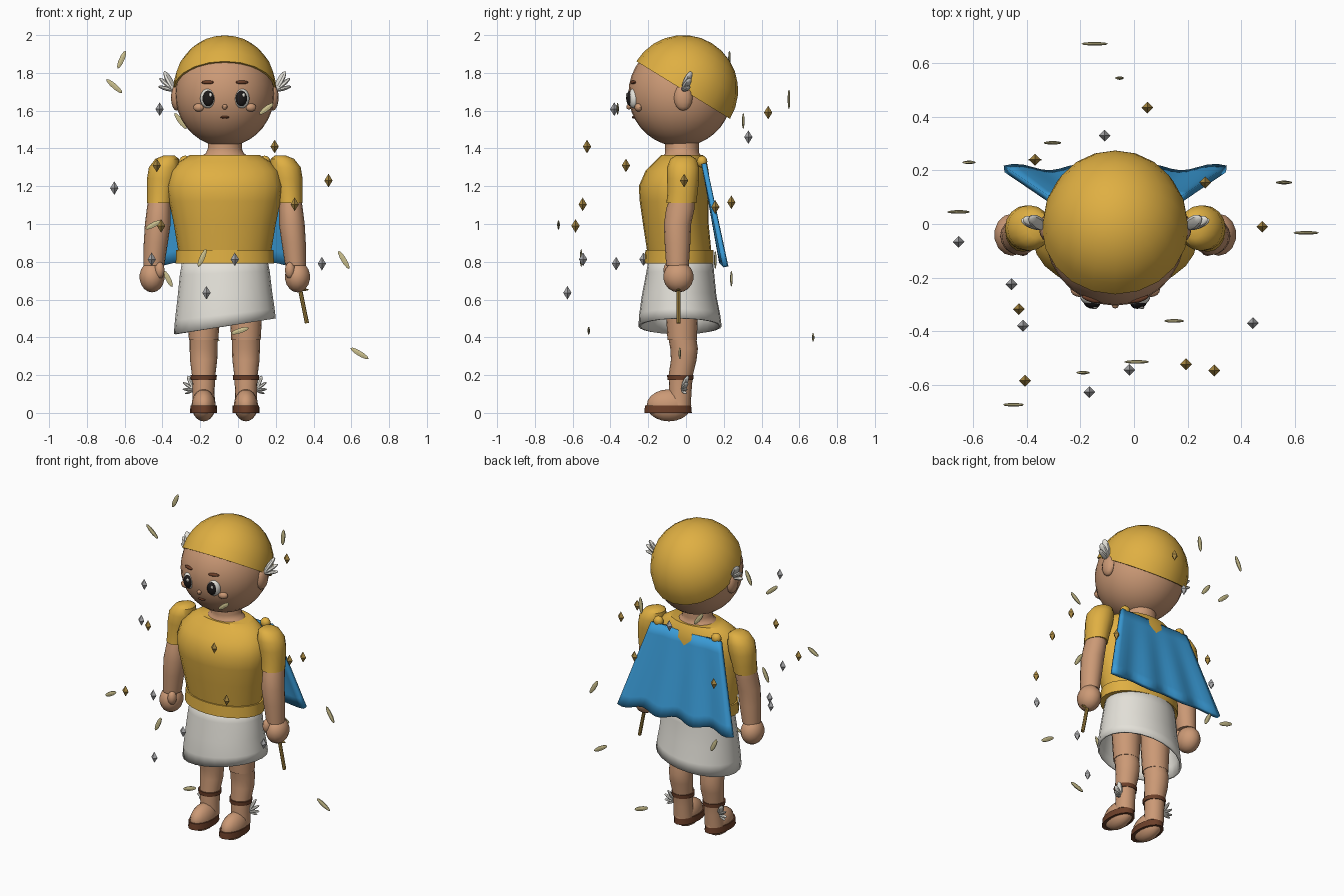
import bpy, bmesh, math
from mathutils import Matrix, Vector

if "Cube" in bpy.data.objects:
    bpy.data.objects.remove(bpy.data.objects["Cube"])

C = -0.07  # body centre line


def mat(name, r, g, b):
    m = bpy.data.materials.new(name)
    m.diffuse_color = (r, g, b, 1)
    m.use_nodes = True
    m.node_tree.nodes["Principled BSDF"].inputs["Base Color"].default_value = m.diffuse_color
    return m


GOLD = mat("gold", .74, .43, .055)
SKIN = mat("skin", .60, .32, .18)
WHITE = mat("white", .77, .75, .69)
BLUE = mat("blue", .042, .33, .68)
BROWN = mat("brown", .15, .05, .022)
SILVER = mat("silver", .40, .40, .41)
CREAM = mat("cream", .60, .53, .27)
BLACK = mat("black", .012, .01, .01)
BRASS = mat("brass", .40, .25, .055)


def finish(name, bm, m, smooth=True):
    bmesh.ops.recalc_face_normals(bm, faces=bm.faces)
    me = bpy.data.meshes.new(name)
    bm.to_mesh(me)
    bm.free()
    me.materials.append(m)
    for p in me.polygons:
        p.use_smooth = smooth
    if smooth:
        me.set_sharp_from_angle(angle=math.radians(40))
    ob = bpy.data.objects.new(name, me)
    bpy.context.collection.objects.link(ob)
    return ob


def ball(name, loc, r, m, seg=16, rot=None):
    bm = bmesh.new()
    bmesh.ops.create_uvsphere(bm, u_segments=seg, v_segments=max(6, seg * 2 // 3), radius=1)
    M = Matrix.Translation(loc) @ (rot or Matrix()) @ Matrix.Diagonal((*r, 1))
    bm.transform(M)
    return finish(name, bm, m)


def loft(name, rings, m, n=16, caps=True, slope=0):
    """rings: (cx, cy, z, rx, ry); slope tilts the last ring along x"""
    bm = bmesh.new()
    rows = []
    for k, (cx, cy, z, rx, ry) in enumerate(rings):
        tilt = slope * k / (len(rings) - 1)
        row = []
        for i in range(n):
            a = math.tau * i / n
            row.append(bm.verts.new((cx + rx * math.cos(a), cy + ry * math.sin(a),
                                     z + tilt * rx * math.cos(a))))
        rows.append(row)
    for a, b in zip(rows, rows[1:]):
        for i in range(n):
            j = (i + 1) % n
            bm.faces.new((a[i], a[j], b[j], b[i]))
    if caps:
        bm.faces.new(rows[0])
        bm.faces.new(rows[-1])
    return finish(name, bm, m)


def body_ring(z, rx, y0, y1):
    return (C, (y0 + y1) / 2, z, rx, (y1 - y0) / 2)


def solid(ob, t):
    md = ob.modifiers.new("thickness", 'SOLIDIFY')
    md.thickness = t
    md.offset = 0


# Head, cap and face
ball("head", (C, -.03, 1.69), (.263, .275, .28), SKIN, 28)
bm = bmesh.new()
bmesh.ops.create_uvsphere(bm, u_segments=20, v_segments=14, radius=1)
cut = bmesh.ops.bisect_plane(bm, geom=bm.verts[:] + bm.edges[:] + bm.faces[:],
                             plane_co=(0, 0, 0), plane_no=(0, 0, 1), clear_inner=True)
bmesh.ops.holes_fill(bm, edges=[e for e in bm.edges if e.is_boundary])
bm.transform(Matrix.Translation((C, -.015, 1.709)) @ Matrix.Rotation(math.radians(-31.6), 4, 'X')
             @ Matrix.Diagonal((.274, .291, .291, 1)))
finish("cap", bm, GOLD)
ball("nose", (C, -.302, 1.62), (.014, .014, .014), SKIN, 8)
ball("mouth", (C, -.275, 1.565), (.025, .012, .007), BROWN, 10)


# Fan of flattened feathers opening outward and up
def wing(name, loc, side, size, angles):
    for k, a in enumerate(angles):
        a = math.radians(a)
        L = size * (1 - .12 * k)
        d = Vector((side * math.cos(a), .35, math.sin(a))).normalized()
        rot = d.to_track_quat('Z', 'Y').to_matrix().to_4x4()
        ball(f"{name}_feather_{k}", Vector(loc) + d * L / 2, (L * .2, L * .12, L / 2), WHITE, 8, rot)


for s, tag in ((-1, "left"), (1, "right")):
    def X(o):
        return C + s * o

    # Face details
    turn = Matrix.Rotation(s * .3, 4, 'Z')
    ball(f"eye_{tag}", (X(.09), -.277, 1.665), (.042, .03, .052), WHITE, 16, turn)
    ball(f"pupil_{tag}", (X(.088), -.293, 1.665), (.032, .023, .042), BLACK, 16, turn)
    ball(f"glint_{tag}", (X(.088) + .012, -.313, 1.683), (.009, .005, .011), WHITE, 8)
    ball(f"brow_{tag}", (X(.09), -.28, 1.75), (.037, .012, .010), BROWN, 10, turn)
    ball(f"cheek_{tag}", (X(.138), -.252, 1.617), (.03, .02, .022), SKIN, 12, turn)
    ball(f"ear_{tag}", (X(.255), -.015, 1.67), (.03, .05, .07), SKIN, 12)
    wing(f"head_wing_{tag}", (X(.265), -.015, 1.705), s, .125, (62, 40, 15))

    # Arm, sleeve and hand
    loft(f"arm_{tag}", [(X(.345), -.02, 1.14, .06, .065), (X(.35), -.03, 1.08, .063, .075),
                        (X(.355), -.045, 1.0, .068, .072), (X(.365), -.045, .9, .064, .068),
                        (X(.375), -.045, .78, .055, .06)], SKIN)
    loft(f"sleeve_{tag}", [(X(.295), -.015, 1.362, .03, .04), (X(.305), -.015, 1.345, .062, .068),
                           (X(.32), -.015, 1.30, .082, .085), (X(.33), -.015, 1.24, .082, .085),
                           (X(.34), -.018, 1.17, .072, .08), (X(.345), -.025, 1.11, .067, .079)], GOLD)
    ball(f"hand_{tag}", (X(.385), -.04, .72), (.068, .08, .082), SKIN, 14)
    ball(f"thumb_{tag}", (X(.345), -.09, .755), (.028, .03, .045), SKIN, 10)
    ball(f"clasp_{tag}", (X(.21), .085, 1.33), (.032, .028, .032), GOLD, 12)

    # Leg, sandal and ankle wing
    lx = X(.112)
    loft(f"thigh_{tag}", [(lx, -.025, .80, .09, .09), (lx, -.022, .55, .087, .085),
                          (lx, -.02, .385, .078, .078)], SKIN)
    loft(f"calf_{tag}", [(lx, -.02, .40, .074, .074), (lx, -.01, .34, .074, .073),
                         (lx, -.012, .28, .072, .068), (lx, -.028, .2, .062, .064),
                         (lx, -.03, .12, .058, .06), (lx, -.035, .04, .06, .06)], SKIN)
    ball(f"foot_{tag}", (lx, -.09, .04), (.064, .118, .085), SKIN, 16)
    loft(f"sole_{tag}", [(lx, -.095, 0, .072, .126), (lx, -.095, .04, .07, .122)], BROWN)
    loft(f"ankle_strap_{tag}", [(lx, -.03, .175, .068, .068), (lx, -.03, .2, .07, .07)], BROWN)
    wing(f"ankle_wing_{tag}", (X(.16), -.02, .12), s, .09, (65, 35, 5, -20))

# Torso, belt, skirt
loft("neck", [(C, -.02, 1.35, .14, .11), (C, -.02, 1.375, .10, .09),
              (C, -.02, 1.40, .09, .09), (C, -.02, 1.47, .09, .09)], SKIN)
loft("tunic", [body_ring(.85, .245, -.205, .135), body_ring(1.0, .27, -.228, .12),
               body_ring(1.12, .295, -.245, .12), body_ring(1.2, .305, -.25, .125),
               body_ring(1.28, .285, -.215, .12), body_ring(1.33, .24, -.165, .11),
               body_ring(1.365, .185, -.13, .09)], GOLD, 24)
loft("belt", [body_ring(.79, .26, -.22, .145), body_ring(.862, .258, -.215, .145)], GOLD, 24)
skirt = loft("skirt", [body_ring(.83, .215, -.19, .135), body_ring(.74, .232, -.205, .143),
                       body_ring(.62, .245, -.228, .155), body_ring(.52, .258, -.242, .175),
                       body_ring(.458, .264, -.246, .183)], WHITE, 24, False, .157)
solid(skirt, .012)

# Cape hanging from the clasps and flaring to a wavy hem
bm = bmesh.new()
NU, NV = 24, 8
grid = []
for j in range(NV + 1):
    v = j / NV
    row = []
    for i in range(NU + 1):
        u = 2 * i / NU - 1
        wave = math.cos(u * 10.5)
        row.append(bm.verts.new((C + u * (.25 + .165 * v),
                                 .095 + .105 * v - .012 * wave * v,
                                 1.32 - .535 * v + .012 * wave * v)))
    grid.append(row)
for a, b in zip(grid, grid[1:]):
    for i in range(NU):
        bm.faces.new((a[i], a[i + 1], b[i + 1], b[i]))
solid(finish("cape", bm, BLUE), .026)

# Staff in the right hand
d = Vector((.05, 0, -.245))
bm = bmesh.new()
bmesh.ops.create_cone(bm, cap_ends=True, segments=8, radius1=.011, radius2=.011, depth=d.length)
bm.transform(Matrix.Translation(Vector((.315, -.04, .72)) + d / 2)
             @ d.to_track_quat('Z', 'Y').to_matrix().to_4x4())
finish("staff", bm, BRASS)
ball("staff_guard", (.33, -.04, .652), (.045, .012, .008), BRASS, 8)


# Floating charms: four-sided double pyramids
def charm(name, loc, r, h, m, sides=4, flat=1, rot=None):
    bm = bmesh.new()
    ring = [bm.verts.new((r * math.cos(math.tau * i / sides), flat * r * math.sin(math.tau * i / sides), 0))
            for i in range(sides)]
    for tip in (bm.verts.new((0, 0, h)), bm.verts.new((0, 0, -h))):
        for i in range(sides):
            bm.faces.new((ring[i], ring[(i + 1) % sides], tip))
    bm.transform(Matrix.Translation(loc) @ (rot or Matrix()))
    finish(name, bm, m, False)


for k, p in enumerate([(-.415, -.38, 1.608), (-.655, -.067, 1.19), (-.457, -.225, .813), (-.017, -.545, .813),
                       (.444, -.37, .79), (-.167, -.628, .636), (-.11, .33, 1.46)]):
    charm(f"silver_charm_{k}", p, .022, .036, SILVER)
for k, p in enumerate([(-.43, -.318, 1.31), (.194, -.524, 1.41), (.479, -.01, 1.23), (.30, -.547, 1.104),
                       (-.407, -.585, .99), (.05, .435, 1.59), (-.37, .24, 1.115), (.266, .155, 1.09)]):
    charm(f"brass_charm_{k}", p, .022, .036, BRASS)

# Drifting feathers: x, y, z, tilt from vertical, half length
for k, (x, y, z, t, h) in enumerate([
        (-.616, .23, 1.87, 24, .052), (-.655, .045, 1.73, -49, .056), (-.304, .303, 1.545, -37, .053),
        (.15, -.362, 1.61, 52, .047), (-.45, -.675, .995, 62, .045), (-.19, -.555, .82, 24, .052),
        (.56, .155, .81, -31, .056), (.643, -.033, .315, -59, .056), (.01, -.515, .435, 72, .05),
        (-.37, .24, .71, -27, .048), (-.054, .545, 1.66, 5, .053), (-.147, .673, .40, -70, .053)]):
    bm = bmesh.new()
    bmesh.ops.create_uvsphere(bm, u_segments=6, v_segments=5, radius=1)
    bm.transform(Matrix.Translation((x, y, z)) @ Matrix.Rotation(math.radians(t), 4, 'Y')
                 @ Matrix.Diagonal((.016, .007, h, 1)))
    finish(f"feather_{k}", bm, CREAM, False)
